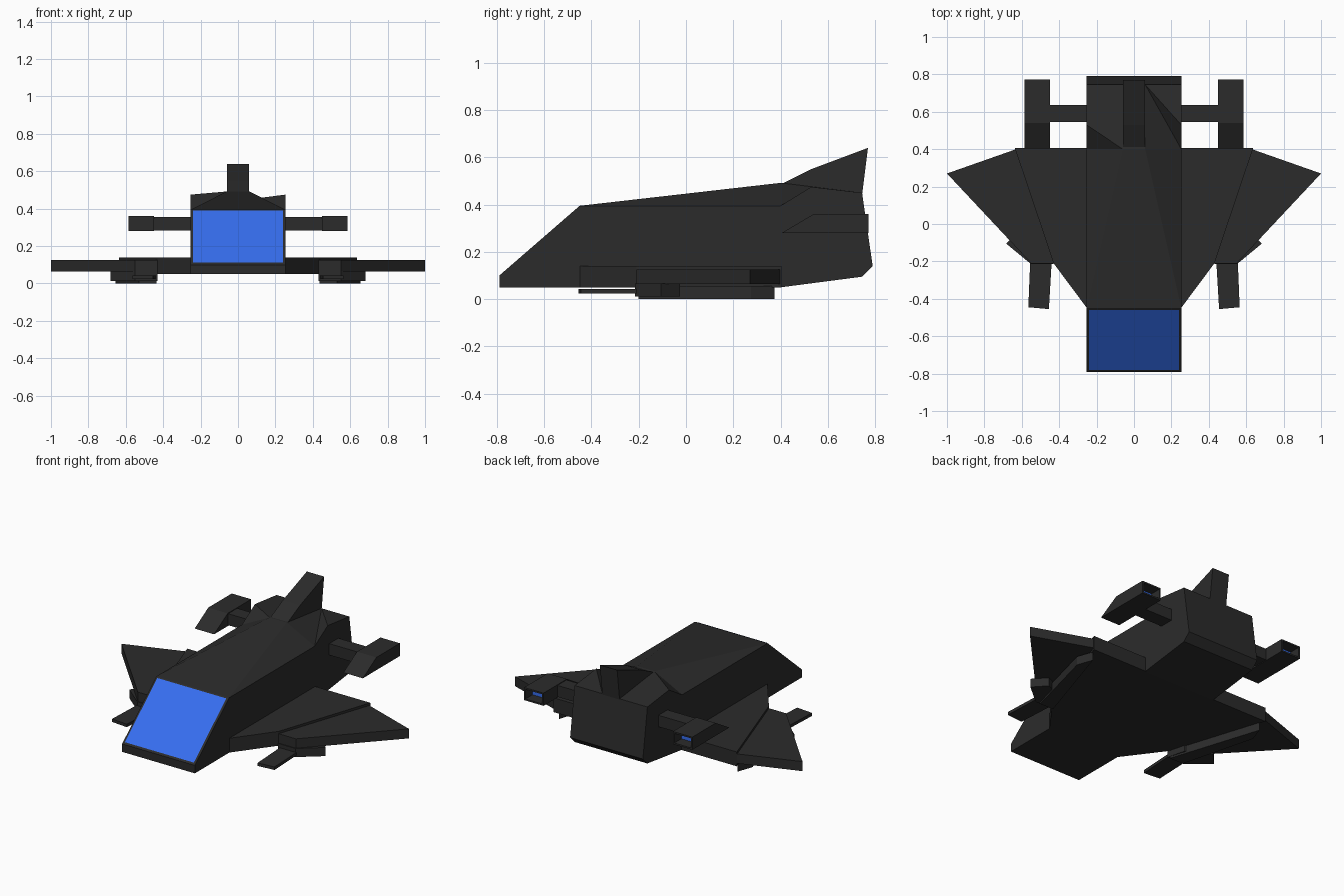
import bpy, bmesh
from mathutils import Vector

if "Cube" in bpy.data.objects:
    bpy.data.objects.remove(bpy.data.objects["Cube"])


def material(name, rgb):
    m = bpy.data.materials.new(name)
    m.diffuse_color = (*rgb, 1)
    m.use_nodes = True
    m.node_tree.nodes["Principled BSDF"].inputs["Base Color"].default_value = m.diffuse_color
    return m


HULL = material("dark_hull", (0.024, 0.024, 0.024))
BLUE = material("blue_glow", (0.037, 0.156, 0.87))


def make(name, verts, faces, mat=HULL):
    bm = bmesh.new()
    vs = [bm.verts.new(v) for v in verts]
    for f in faces:
        bm.faces.new([vs[i] for i in f])
    bmesh.ops.recalc_face_normals(bm, faces=bm.faces)
    return finish(name, bm, mat)


def finish(name, bm, *mats):
    me = bpy.data.meshes.new(name)
    bm.to_mesh(me)
    bm.free()
    for m in mats:
        me.materials.append(m)
    ob = bpy.data.objects.new(name, me)
    bpy.context.collection.objects.link(ob)
    return ob


def prism(name, a, b):
    """Solid joining two matching outlines."""
    n = len(a)
    faces = [range(n), range(n, 2 * n)]
    faces += [(i, (i + 1) % n, n + (i + 1) % n, n + i) for i in range(n)]
    return make(name, list(a) + list(b), faces)


def slab(name, outline, z0, z1):
    return prism(name, [(x, y, z0) for x, y in outline], [(x, y, z1) for x, y in outline])


def side_prism(name, outline, x0, x1):
    return prism(name, [(x0, y, z) for y, z in outline], [(x1, y, z) for y, z in outline])


# Fuselage: side profile on both walls, with a narrow raised ridge between
W, R = 0.253, 0.06
profile = [(-.79, .05), (-.79, .10), (-.45, .395), (.40, .395), (.53, .475),
           (.745, .45), (.79, .14), (.745, .095), (.40, .05)]
n = len(profile)
verts = [(s * W, y, z) for s in (-1, 1) for y, z in profile]
verts += [(s * R, y, z) for s in (-1, 1) for y, z in ((.40, .492), (.745, .45))]
LF, LB, RF, RB = range(2 * n, 2 * n + 4)
faces = [range(n), range(n, 2 * n)]
faces += [(i, (i + 1) % n, n + (i + 1) % n, n + i) for i in (0, 1, 6, 7, 8)]
faces += [(5, LB, RB, n + 5, n + 6, 6),                        # tail
          (2, n + 2, RF, LF), (2, LF, 3), (n + 2, n + 3, RF),  # sloping roof
          (LF, RF, RB, LB),
          (3, LF, 4), (4, LF, LB, 5),                          # left shoulder
          (RF, RB, n + 3), (n + 3, RB, n + 4), (n + 4, RB, n + 5)]
make("fuselage", verts, faces)

# Windshield pane, slightly proud of the sloping nose
low, high = Vector((0, -.79, .10)), Vector((0, -.45, .395))
off = Vector((0, -.655, .755)) * .003
p, q = low.lerp(high, .03) + off, low.lerp(high, .98) + off
make("windshield", [(-.24, *p.yz), (.24, *p.yz), (.24, *q.yz), (-.24, *q.yz)],
     [(0, 1, 2, 3)], BLUE)

# Tail fin
side_prism("tail_fin", [(.40, .485), (.53, .55), (.77, .64), (.745, .44)], -R, R)

for s, tag in ((-1, "left"), (1, "right")):
    def flip(pts):
        return [(s * x, y) for x, y in pts]

    # Two-piece wing
    slab(tag + "_inner_wing", flip([(.24, -.465), (.43, -.21), (.637, .405), (.24, .405)]), .05, .14)
    slab(tag + "_outer_wing", flip([(.42, -.21), (.55, -.21), (1.0, .27), (.63, .40)]), .065, .125)

    # Underwing keel, weapon mount and barrel
    slab(tag + "_keel", flip([(.435, -.20), (.53, -.20), (.655, .275), (.62, .375)]), 0, .055)
    slab(tag + "_gun_mount", flip([(.43, -.215), (.55, -.215), (.683, -.105), (.61, -.025), (.46, -.10)]),
         .012, .066)
    slab(tag + "_gun_barrel", flip([(.44, -.20), (.555, -.20), (.565, -.445), (.455, -.455)]), .023, .042)

    # Engine nacelle with hollow exhaust, and its strut
    eng = side_prism(tag + "_engine", [(.405, .28), (.54, .36), (.773, .36), (.773, .28)], s * .45, s * .585)
    bm = bmesh.new()
    bm.from_mesh(eng.data)
    back = [f for f in bm.faces if f.normal.y > .9]
    bmesh.ops.inset_region(bm, faces=back, thickness=.014)
    hole = bmesh.ops.extrude_face_region(bm, geom=back)["geom"]
    bmesh.ops.delete(bm, geom=back, context='FACES_ONLY')
    for g in hole:
        if isinstance(g, bmesh.types.BMVert):
            g.co.y -= .07
        elif isinstance(g, bmesh.types.BMFace):
            g.material_index = 1
    bmesh.ops.recalc_face_normals(bm, faces=bm.faces)
    bm.to_mesh(eng.data)
    bm.free()
    eng.data.materials.append(BLUE)
    slab(tag + "_engine_strut", flip([(.24, .545), (.455, .545), (.455, .635), (.24, .635)]), .284, .356)
